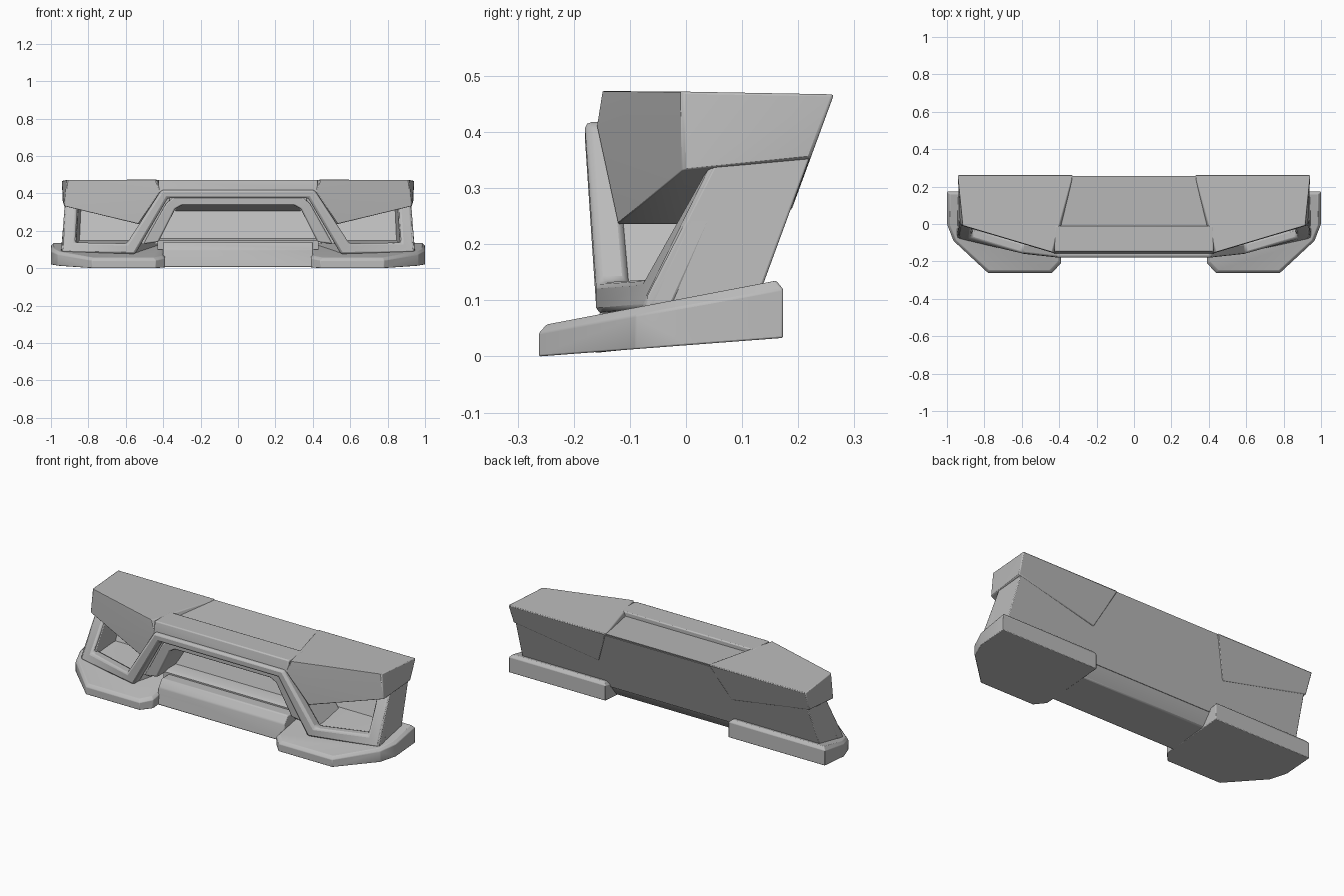
import bpy
import bmesh
from math import radians

cube = bpy.data.objects.get("Cube")
if cube:
    bpy.data.objects.remove(cube)

GREY = (0.5, 0.5, 0.5, 1)
metal = bpy.data.materials.new("plain_grey")
metal.use_nodes = True
metal.diffuse_color = GREY
metal.node_tree.nodes["Principled BSDF"].inputs["Base Color"].default_value = GREY


def finish(name, bm, bevel, mirror):
    """Turn a bmesh into a bevelled, optionally mirrored object."""
    bmesh.ops.recalc_face_normals(bm, faces=bm.faces)
    mesh = bpy.data.meshes.new(name)
    bm.to_mesh(mesh)
    bm.free()
    mesh.materials.append(metal)
    obj = bpy.data.objects.new(name, mesh)
    bpy.context.collection.objects.link(obj)
    if bevel:
        mod = obj.modifiers.new("rounded_edges", "BEVEL")
        mod.width = bevel
        mod.segments = 2
        mod.limit_method = "ANGLE"
        mod.angle_limit = radians(25)
    if mirror:
        obj.modifiers.new("both_sides", "MIRROR")
    bpy.ops.object.select_all(action="DESELECT")
    obj.select_set(True)
    bpy.context.view_layer.objects.active = obj
    bpy.ops.object.shade_smooth_by_angle(angle=radians(35))


def hull(name, points, bevel=0.0, mirror=False):
    """Convex solid around a few corner points."""
    bm = bmesh.new()
    for p in points:
        bm.verts.new(p)
    result = bmesh.ops.convex_hull(bm, input=bm.verts)
    loose = [g for g in result["geom_interior"] if isinstance(g, bmesh.types.BMVert)]
    bmesh.ops.delete(bm, geom=loose, context="VERTS")
    bmesh.ops.dissolve_limit(bm, angle_limit=radians(1.5), verts=bm.verts, edges=bm.edges)
    finish(name, bm, bevel, mirror)


def bar(name, profile, half, bevel=0.0):
    """Side profile (y, z) stretched along x to both sides."""
    hull(name, [(x, y, z) for x in (-half, half) for y, z in profile], bevel)


def band(name, rows, bevel):
    """Bent strip: each row is (lower xz, upper xz, front y, back y); mirrored in x."""
    flipped = [((-a[0], a[1]), (-b[0], b[1]), f, k) for a, b, f, k in reversed(rows)]
    bm = bmesh.new()
    rings = []
    for a, b, f, k in flipped + rows:
        corners = ((a[0], f, a[1]), (b[0], f, b[1]), (b[0], k, b[1]), (a[0], k, a[1]))
        rings.append([bm.verts.new(c) for c in corners])
    for r, s in zip(rings, rings[1:]):
        for i in range(4):
            j = (i + 1) % 4
            bm.faces.new((r[i], r[j], s[j], s[i]))
    bm.faces.new(rings[0])
    bm.faces.new(rings[-1])
    finish(name, bm, bevel, False)


def back(z, inset=0.0):
    """Depth of the sloping rear plane at height z."""
    return 0.263 - 0.367 * (0.465 - z) - inset


# Tilted foot plates: flat underside, chamfered upper rim
outline = [(0.39, -0.21), (0.44, -0.262), (0.78, -0.262), (0.965, -0.09),
           (1.0, 0.0), (1.0, 0.173), (0.39, 0.173)]
plate = []
for x, y in outline:
    t = (y + 0.262) / 0.435
    top = 0.057 + 0.078 * t
    plate += [(x, y, 0.033 * t), (x, y, top - 0.015),
              (0.7 + (x - 0.7) * 0.95, -0.03 + (y + 0.03) * 0.94, top)]
hull("foot_plates", plate, 0.003, True)

# Lower centre bar between the plates, with the stepped sill of the opening
bar("lower_bar", [(-0.165, 0.006), (-0.157, 0.03), (-0.15, 0.10), (-0.12, 0.14),
                  (back(0.14, 0.005), 0.14), (back(0.095, 0.005), 0.095), (0.07, 0.03)],
    0.4, 0.006)
bar("opening_sill", [(-0.06, 0.10), (-0.06, 0.148), (-0.04, 0.16), (0.08, 0.16),
                     (0.08, 0.10)], 0.43)

# Upper corner blocks
hull("corner_blocks", [
    (0.438, -0.15, 0.473), (0.415, -0.16, 0.41), (0.53, -0.122, 0.235),
    (0.915, -0.008, 0.472), (0.93, -0.006, 0.332),
    (0.942, back(0.467), 0.467), (0.937, back(0.355), 0.355),
    (0.325, back(0.466), 0.466), (0.42, back(0.26), 0.26), (0.53, 0.0, 0.235),
], 0.005, True)

# Top centre ridge and the slightly sunken panel behind it
bar("top_ridge", [(-0.147, 0.472), (-0.159, 0.41), (-0.145, 0.375), (-0.01, 0.375),
                  (-0.01, 0.472)], 0.425, 0.006)
bar("top_panel", [(-0.02, 0.447), (-0.02, 0.365), (back(0.35, 0.008), 0.35),
                  (back(0.464, 0.006), 0.464)], 0.43)

# Sloping rear wall and the thicker wall behind the centre opening
bar("rear_wall", [(back(z, d), z) for z in (0.095, 0.455) for d in (0.002, 0.045)], 0.9)
bar("opening_back", [(0.02, 0.13), (0.10, 0.37), (back(0.37, 0.01), 0.37),
                     (back(0.13, 0.01), 0.13)], 0.45)
bar("opening_ceiling", [(-0.11, 0.34), (0.085, 0.305), (0.10, 0.375), (-0.11, 0.375)],
    0.335)

# Outer pillars
pillar = []
for y, z in [(-0.075, 0.08), (-0.068, 0.11), (0.05, 0.34), (back(0.37, 0.002), 0.37),
             (back(0.08, 0.002), 0.08)]:
    outer = 0.945 - 0.07 * (z - 0.08)
    inner = 0.868 - 0.012 * (y + 0.07) / 0.1
    pillar += [(outer, y, z), (inner, y, z)]
hull("outer_pillars", pillar, 0.004, True)

# Floors of the side pockets, rising gently to the rear
pocket = []
for x, y, z in [(0.56, -0.14, 0.12), (0.92, -0.055, 0.12), (0.92, 0.11, 0.15),
                (0.42, 0.11, 0.15)]:
    pocket += [(x, y, 0.06), (x, y, z)]
hull("pocket_floors", pocket, 0, True)

# Solid walls between the side pockets and the centre opening
hull("pocket_inner_walls", [
    (x, y, z) for y in (-0.12, 0.09)
    for x, z in ((0.36, 0.38), (0.425, 0.38), (0.585, 0.13), (0.47, 0.13))
], 0, True)

# Front frame: centre rail, diagonals, pocket sills and raked outer posts
band("front_frame", [
    ((0.375, 0.375), (0.41, 0.418), -0.18, -0.125),
    ((0.55, 0.075), (0.595, 0.132), -0.16, -0.10),
    ((0.947, 0.083), (0.872, 0.137), -0.078, -0.02),
    ((0.925, 0.345), (0.857, 0.345), 0.045, 0.10),
], 0.013)

# Inner surround of the centre opening
band("opening_surround", [
    ((0.30, 0.337), (0.345, 0.38), -0.14, 0.12),
    ((0.335, 0.318), (0.385, 0.345), -0.138, 0.12),
    ((0.425, 0.14), (0.505, 0.13), -0.125, 0.10),
], 0.007)
